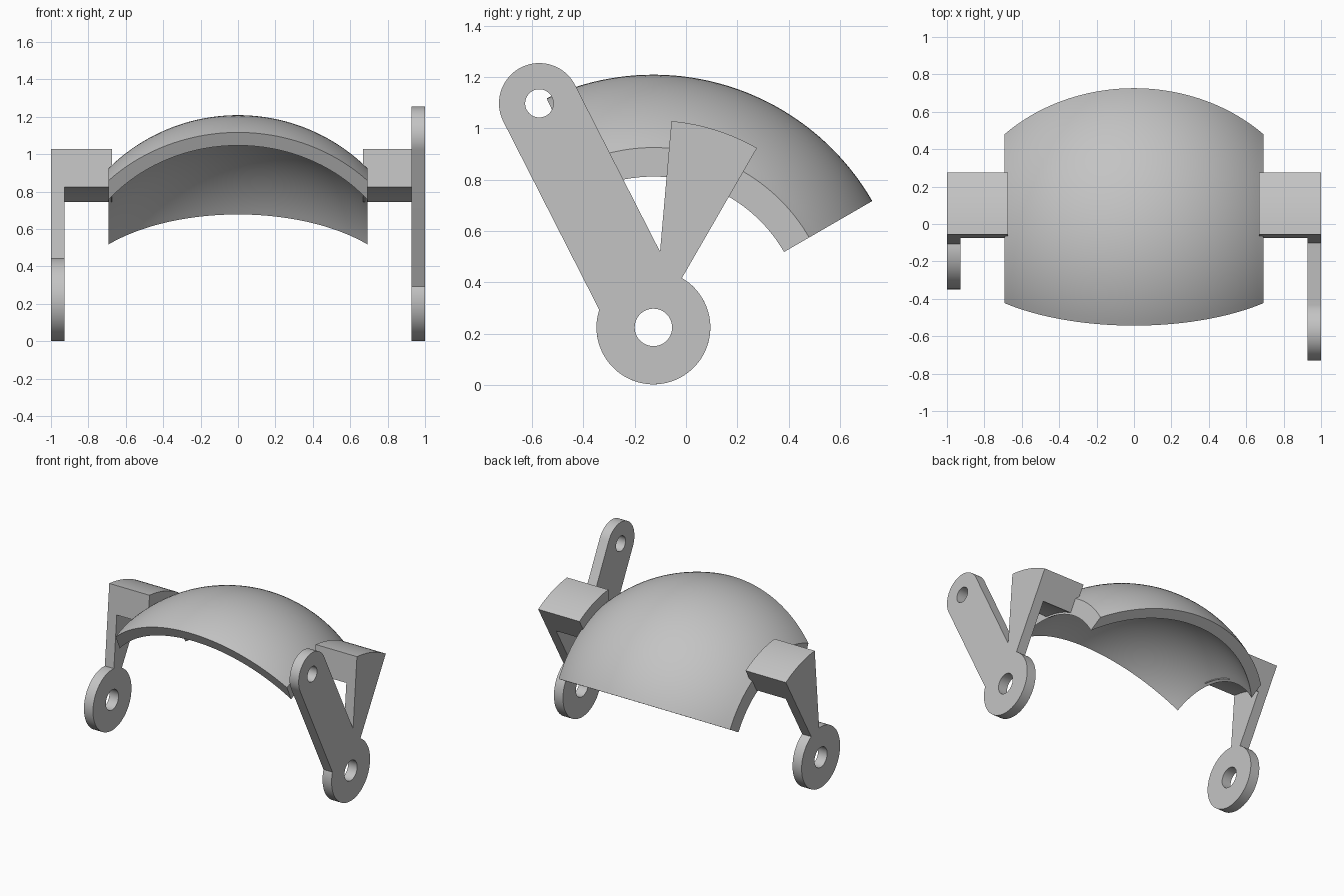
import bpy
import bmesh
from math import radians, cos, sin, asin, sqrt, degrees
from mathutils import Matrix, Vector

cube = bpy.data.objects.get("Cube")
if cube:
    bpy.data.objects.remove(cube, do_unlink=True)

grey = bpy.data.materials.new("plain_grey")
grey.use_nodes = True
grey.diffuse_color = (0.55, 0.55, 0.55, 1)
grey.node_tree.nodes["Principled BSDF"].inputs["Base Color"].default_value = grey.diffuse_color

# Shared dimensions, measured around the hinge axis (parallel to x)
PIVOT = Vector((0, -0.127, 0.224))
RING_R, RING_HOLE = 0.222, 0.073
WEDGE_R, WEDGE_LOW, WEDGE_A, WEDGE_B = 0.807, 0.602, 60, 85
ARM_LENGTH, ARM_R, ARM_HOLE, ARM_ANGLE = 0.98, 0.157, 0.055, 117
PLATE_IN, PLATE_OUT = 0.927, 1.0


def polar(r, angle, centre=PIVOT):
    a = radians(angle)
    return centre + Vector((0, r * cos(a), r * sin(a)))


def arc(r, start, end, centre=PIVOT, steps=48):
    return [polar(r, start + (end - start) * i / steps, centre) for i in range(steps + 1)]


def circle(r, centre=PIVOT):
    return arc(r, 0, 360, centre)[:-1]


def add_loop(bm, points):
    verts = [bm.verts.new(p) for p in points]
    return verts, [bm.edges.new((v, verts[i - 1])) for i, v in enumerate(verts)]


def finish(bm, name):
    bmesh.ops.recalc_face_normals(bm, faces=bm.faces)
    mesh = bpy.data.meshes.new(name)
    bm.to_mesh(mesh)
    bm.free()
    mesh.materials.append(grey)
    obj = bpy.data.objects.new(name, mesh)
    bpy.context.collection.objects.link(obj)
    bpy.ops.object.select_all(action='DESELECT')
    obj.select_set(True)
    bpy.context.view_layer.objects.active = obj
    bpy.ops.object.shade_smooth_by_angle(angle=radians(30))
    return obj


def extruded(name, loops, x0, x1):
    """Fill the outline, leaving the other loops as holes, and extrude along x."""
    bm = bmesh.new()
    for points in loops:
        add_loop(bm, points)
    bmesh.ops.triangle_fill(bm, edges=bm.edges[:], use_beauty=True, normal=(1, 0, 0))
    bmesh.ops.translate(bm, verts=bm.verts[:], vec=(x0, 0, 0))
    result = bmesh.ops.extrude_face_region(bm, geom=bm.faces[:])
    moved = [g for g in result["geom"] if isinstance(g, bmesh.types.BMVert)]
    bmesh.ops.translate(bm, verts=moved, vec=(x1 - x0, 0, 0))
    return finish(bm, name)


# Curved visor: a spherical band swept around the hinge axis
OUTER, INNER, HALF_WIDTH, BACK, FRONT = 0.985, 0.908, 0.692, 30, 115
STEPS = 40
xs = [HALF_WIDTH * (2 * i / STEPS - 1) for i in range(STEPS + 1)]
profile = [PIVOT + Vector((x, sqrt(OUTER ** 2 - x * x), 0)) for x in xs]
profile += [PIVOT + Vector((x, sqrt(INNER ** 2 - x * x), 0)) for x in reversed(xs)]
bm = bmesh.new()
start, edges = add_loop(bm, profile)
bmesh.ops.rotate(bm, verts=start, cent=PIVOT, matrix=Matrix.Rotation(radians(BACK), 3, 'X'))
swept = bmesh.ops.spin(bm, geom=edges, cent=PIVOT, axis=(1, 0, 0),
                       angle=radians(FRONT - BACK), steps=STEPS)
last = [g for g in swept["geom_last"] if isinstance(g, bmesh.types.BMEdge)]
for rim in (edges, last):
    # Close each end with a strip of quads between the outer and inner arcs
    bmesh.ops.contextual_create(bm, geom=rim)
finish(bm, "visor_shell")

# Hinge plates: ring and wedge on both sides, long arm on the left only
wedge_edge = arc(WEDGE_R, WEDGE_B, WEDGE_A, steps=16)
plain_outline = wedge_edge + arc(RING_R, WEDGE_A, WEDGE_B - 360, steps=80)
extruded("right_hinge_plate", [plain_outline, circle(RING_HOLE)], -PLATE_OUT, -PLATE_IN)

tip = polar(ARM_LENGTH, ARM_ANGLE)
arm_root = ARM_ANGLE + degrees(asin(ARM_R / RING_R))
notch = polar(ARM_R / sin(radians(ARM_ANGLE - WEDGE_B)), WEDGE_B)
arm_outline = (wedge_edge + arc(RING_R, WEDGE_A, arm_root - 360, steps=64)
               + arc(ARM_R, ARM_ANGLE + 90, ARM_ANGLE - 90, tip) + [notch])
extruded("left_hinge_plate_with_arm",
         [arm_outline, circle(RING_HOLE), circle(ARM_HOLE, tip)], PLATE_IN, PLATE_OUT)

# Blocks joining the wedges to the visor
block_outline = wedge_edge + arc(WEDGE_LOW, WEDGE_A, WEDGE_B, steps=16)
extruded("right_bridge_block", [block_outline], -PLATE_IN, -0.675)
extruded("left_bridge_block", [block_outline], 0.667, PLATE_IN)
